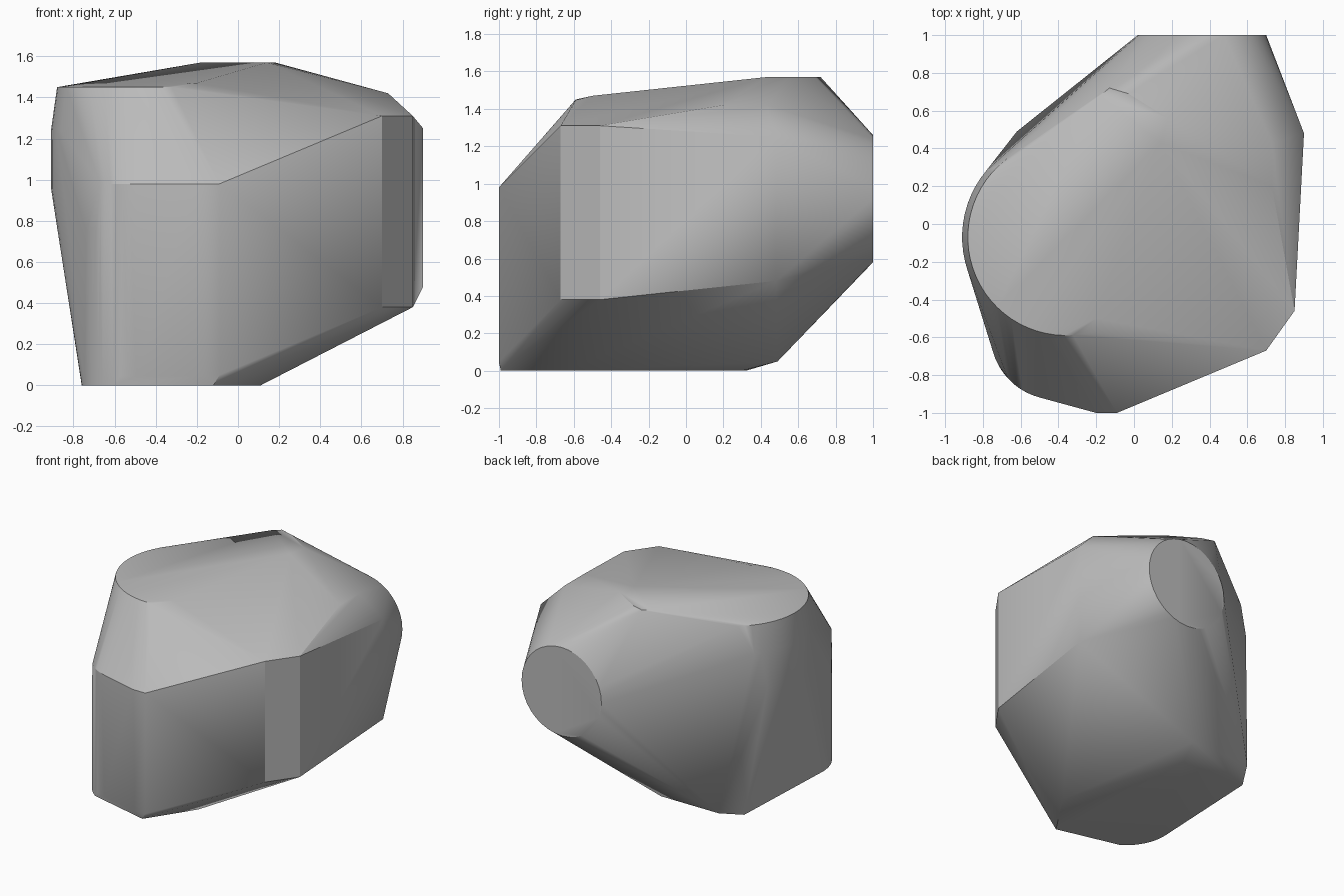
import bpy, bmesh
from math import cos, sin, radians, pi

cube = bpy.data.objects.get("Cube")
if cube:
    bpy.data.objects.remove(cube, do_unlink=True)


def arc(cx, cy, r, start, end, steps):
    """Points on a horizontal arc, angles in degrees."""
    angles = [radians(start + (end - start) * i / steps) for i in range(steps + 1)]
    return [(cx + r * cos(a), cy + r * sin(a)) for a in angles]


def at(z, outline):
    return [(x, y, z) for x, y in outline]


points = []

# Round back end cap
points += [(x, 1, z) for x, z in arc(0.36, 0.92, 0.34, 0, 350, 35)]

# Round top rim and the bulging side below it
points += at(1.45, arc(-0.36, -0.07, 0.52, 90, 285, 36))
points += at(1.24, arc(-0.36, -0.07, 0.55, 140, 215, 14))
points += at(0.96, arc(-0.36, -0.07, 0.55, 150, 205, 10))
points += [(-0.2, -0.5, 1.47)]

# Raised top ridge and shoulder
points += at(1.57, [(-0.18, 0.68), (-0.13, 0.72), (-0.03, 0.69),
                    (0.18, 0.56), (0.14, 0.43)])
points += at(1.42, [(0.73, 0.2), (0.73, 0.43)])

# Upright walls at the front and side
for x, y, low, high in [(0.9, 0.48, 0.48, 1.25), (0.85, -0.46, 0.38, 1.31),
                        (0.7, -0.67, 0.38, 1.31), (-0.09, -1, 0.05, 0.98),
                        (-0.2, -1, 0.045, 0.98)]:
    points += [(x, y, low), (x, y, high)]

# Rounded front corner
points += at(0.98, arc(-0.41, -0.58, 0.35, 222, 256, 6))
points += at(0.75, arc(-0.41, -0.58, 0.35, 200, 222, 4))
points += at(0.0, arc(-0.41, -0.58, 0.35, 180, 236, 10))
points += at(0.045, arc(-0.41, -0.58, 0.35, 242, 256, 2))

# Underside corners
points += at(0.0, [(-0.12, -0.99), (0.11, -0.64), (-0.72, 0.32), (-0.2, 0.3)])
points += at(0.05, [(-0.62, 0.49), (-0.13, 0.49)])

# Wrap the outlines in one convex skin
bm = bmesh.new()
for p in points:
    bm.verts.new(p)
bmesh.ops.convex_hull(bm, input=bm.verts[:])
bmesh.ops.delete(bm, geom=[v for v in bm.verts if not v.link_faces], context='VERTS')
bmesh.ops.dissolve_limit(bm, angle_limit=radians(0.5), verts=bm.verts[:],
                         edges=bm.edges[:])
bmesh.ops.recalc_face_normals(bm, faces=bm.faces[:])
mesh = bpy.data.meshes.new("faceted_body")
bm.to_mesh(mesh)
bm.free()
body = bpy.data.objects.new("faceted_body", mesh)
bpy.context.collection.objects.link(body)

# Plain grey surface
grey = bpy.data.materials.new("plain_grey")
grey.use_nodes = True
colour = (0.5, 0.5, 0.5, 1)
grey.diffuse_color = colour
grey.node_tree.nodes["Principled BSDF"].inputs["Base Color"].default_value = colour
mesh.materials.append(grey)

bpy.ops.object.select_all(action='DESELECT')
body.select_set(True)
bpy.context.view_layer.objects.active = body
bpy.ops.object.shade_smooth_by_angle(angle=radians(30))
